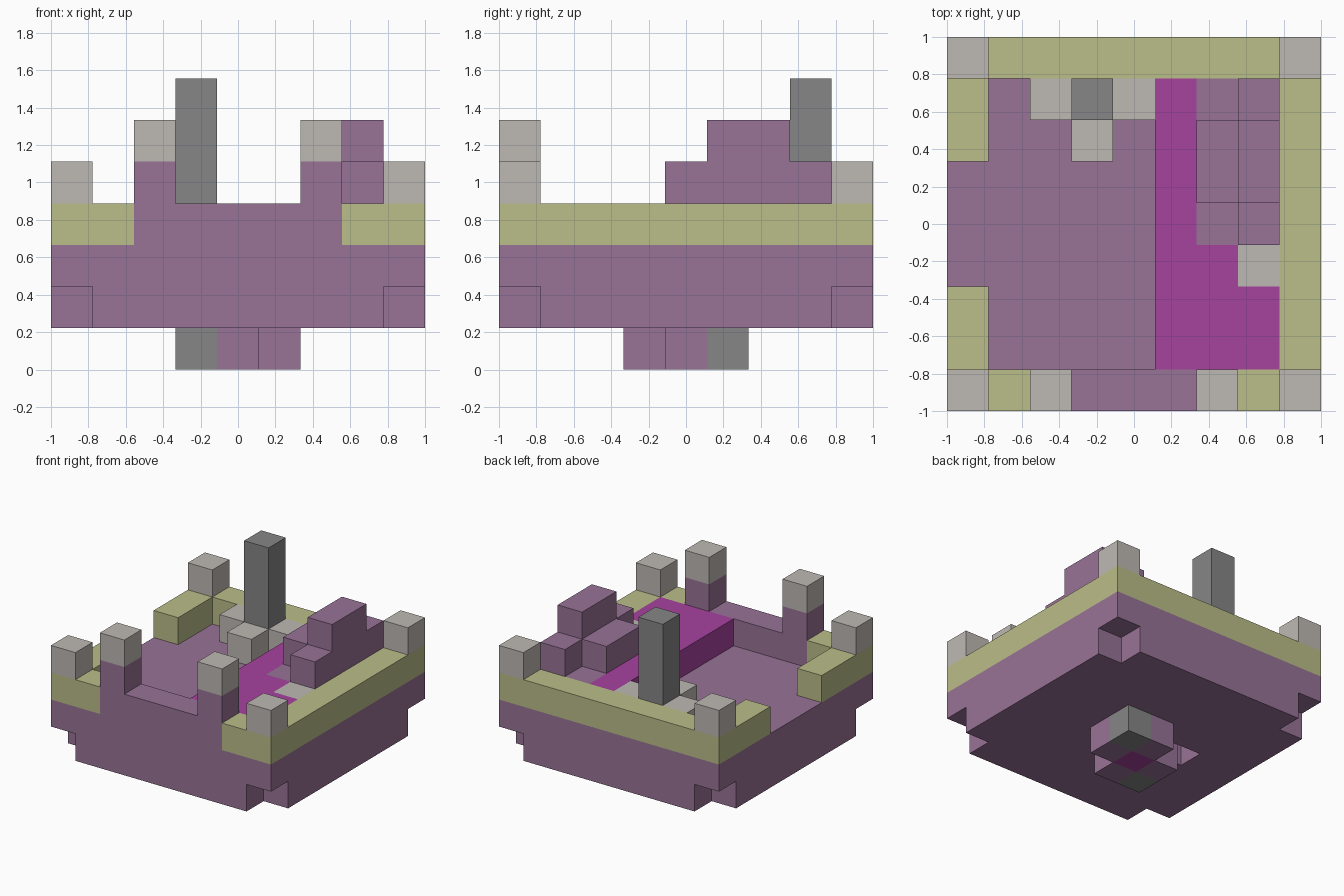
import bpy
import bmesh
from mathutils import Vector

old = bpy.data.objects.get("Cube")
if old:
    bpy.data.objects.remove(old, do_unlink=True)

N = 9            # blocks along each side
S = 2 / N        # block size


def linear(c):
    c /= 255
    return c / 12.92 if c <= 0.04045 else ((c + 0.055) / 1.055) ** 2.4


def material(name, *rgb):
    colour = [linear(c) for c in rgb] + [1]
    mat = bpy.data.materials.new(name)
    mat.use_nodes = True
    mat.diffuse_color = colour
    bsdf = mat.node_tree.nodes["Principled BSDF"]
    bsdf.inputs["Base Color"].default_value = colour
    bsdf.inputs["Roughness"].default_value = 0.9
    return mat


PURPLE = material("dusty purple", 152, 115, 151)
YELLOW = material("olive yellow", 187, 189, 137)
BEIGE = material("warm stone", 190, 185, 179)
GREY = material("dark grey", 134, 134, 134)
MAGENTA = material("magenta", 166, 66, 158)

parts = {}       # name -> (material, set of block positions)
taken = set()    # every filled block in the model


def span(v):
    return range(v, v + 1) if isinstance(v, int) else range(v[0], v[1] + 1)


def fill(name, mat, *boxes):
    """Fill boxes given as x, y, z block indices or inclusive index pairs."""
    cells = parts.setdefault(name, (mat, set()))[1]
    for x, y, z in boxes:
        new = {(i, j, k) for i in span(x) for j in span(y) for k in span(z)}
        cells |= new - taken
        taken.update(new)


ALL, INNER = (0, 8), (1, 7)
CORNERS = [(x, y) for x in (0, 8) for y in (0, 8)]

# Keel under the base
fill("keel_core", MAGENTA, (4, 4, 0))
fill("keel_sides", PURPLE, (3, 4, 0), (5, 4, 0), (4, 3, 0), (4, 5, 0))
fill("keel_ends", GREY, (3, 3, 0), (5, 5, 0))

# Base slab: notched corners and one small pocket in the underside
fill("base", PURPLE, (ALL, ALL, 2), (ALL, INNER, 1), (INNER, ALL, 1))
pocket = (2, 4, 1)
parts["base"][1].discard(pocket)
taken.discard(pocket)

# Perimeter walls, open at the front and on the right side
fill("back_wall", YELLOW, (ALL, 8, 3))
fill("left_wall", YELLOW, (8, INNER, 3))
fill("right_wall", YELLOW, (0, (1, 2), 3), (0, (6, 7), 3))
fill("front_wall", YELLOW, ((0, 1), 0, 3), ((7, 8), 0, 3))
fill("corner_caps", BEIGE, *[(x, y, 4) for x, y in CORNERS])

# Front gate
fill("gate_sill", PURPLE, ((3, 5), 0, 3))
fill("gate_posts", PURPLE, (2, 0, (3, 4)), (6, 0, (3, 4)))
fill("gate_caps", BEIGE, (2, 0, 5), (6, 0, 5))

# Raised deck with the stepped blocks on it
fill("deck", MAGENTA, (5, INNER, 3), (6, (1, 3), 3), (7, (1, 2), 3))
fill("deck_stone", BEIGE, (7, 3, 3))
fill("stepped_blocks", PURPLE, ((6, 7), (4, 7), 3), (7, (4, 7), 4),
     (6, (5, 6), 4), (7, (5, 6), 5))

# Chimney and its footing stones
fill("chimney", GREY, (3, 7, (3, 6)))
fill("chimney_stones", BEIGE, (2, 7, 3), (4, 7, 3), (3, 6, 3))


def build(name, mat, cells):
    """Make one mesh from the outward faces of a part's blocks."""
    bm = bmesh.new()
    for cell in cells:
        for axis in range(3):
            for side in (-1, 1):
                beside = list(cell)
                beside[axis] += side
                if tuple(beside) in taken:
                    continue
                normal, u, v = Vector(), Vector(), Vector()
                normal[axis] = side / 2
                u[(axis + 1) % 3] = 0.5
                v[(axis + 2) % 3] = side / 2
                mid = Vector(cell) + Vector((0.5, 0.5, 0.5)) + normal
                ring = (mid - u - v, mid + u - v, mid + u + v, mid - u + v)
                bm.faces.new([bm.verts.new(p * S - Vector((1, 1, 0)))
                              for p in ring])
    bmesh.ops.remove_doubles(bm, verts=bm.verts, dist=0.001)
    bmesh.ops.dissolve_limit(bm, angle_limit=0.01,
                             verts=bm.verts, edges=bm.edges)
    mesh = bpy.data.meshes.new(name)
    bm.to_mesh(mesh)
    bm.free()
    mesh.materials.append(mat)
    bpy.context.collection.objects.link(bpy.data.objects.new(name, mesh))


for part_name, (part_mat, part_cells) in parts.items():
    build(part_name, part_mat, part_cells)
